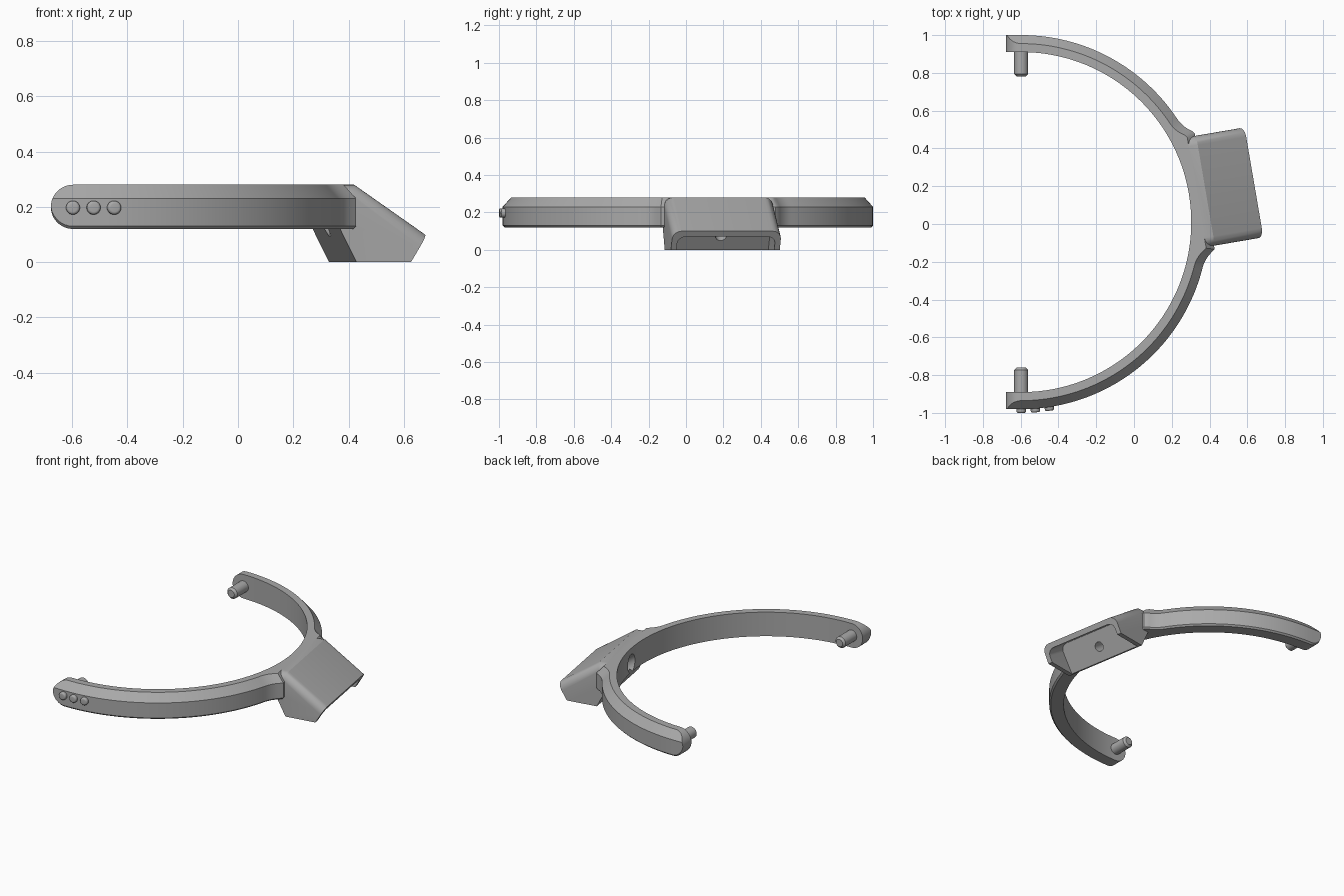
import bpy, bmesh, math
from mathutils import Matrix, Vector

cube = bpy.data.objects.get("Cube")
if cube:
    bpy.data.objects.remove(cube)

CX, CY = -0.597, 0.01           # centre of the arc
R_IN, R_OUT = 0.90, 0.99
Z_LOW, Z_TOP, Z_CHAMFER = 0.12, 0.28, 0.23
HALF_W, FILLET = 0.295, 0.18    # mount half width and its blend radius
TURN = math.radians(9.7)        # mount direction
TO_MOUNT = Matrix.Translation((CX, CY, 0)) @ Matrix.Rotation(TURN, 4, 'Z')

grey = bpy.data.materials.new("plain_grey")
grey.use_nodes = True
COLOUR = (0.4, 0.4, 0.4, 1)
grey.diffuse_color = COLOUR
grey.node_tree.nodes["Principled BSDF"].inputs["Base Color"].default_value = COLOUR


def finish(bm, name, matrix=None):
    bmesh.ops.remove_doubles(bm, verts=bm.verts, dist=1e-5)
    bmesh.ops.recalc_face_normals(bm, faces=bm.faces)
    if matrix:
        bm.transform(matrix)
    mesh = bpy.data.meshes.new(name)
    bm.to_mesh(mesh)
    bm.free()
    mesh.materials.append(grey)
    obj = bpy.data.objects.new(name, mesh)
    bpy.context.collection.objects.link(obj)
    return obj


def activate(obj):
    bpy.ops.object.select_all(action='DESELECT')
    obj.select_set(True)
    bpy.context.view_layer.objects.active = obj


def smooth(obj):
    activate(obj)
    bpy.ops.object.shade_smooth_by_angle(angle=math.radians(28))


def combine(target, other, operation):
    mod = target.modifiers.new(other.name, 'BOOLEAN')
    mod.operation, mod.object, mod.solver = operation, other, 'EXACT'
    activate(target)
    bpy.ops.object.modifier_apply(modifier=mod.name)
    bpy.data.objects.remove(other)


def prism(name, profile, half, rounded, radius):
    """Extrude a (u, z) profile across v; round the side edges of some profile spans."""
    bm = bmesh.new()
    a, b = [[bm.verts.new((u, s * half, z)) for u, z in profile] for s in (-1, 1)]
    n = len(profile)
    bm.faces.new(a)
    bm.faces.new(b[::-1])
    for i in range(n):
        bm.faces.new((a[i], b[i], b[(i + 1) % n], a[(i + 1) % n]))
    bmesh.ops.recalc_face_normals(bm, faces=bm.faces)
    edges = [bm.edges.get((row[i], row[i + 1])) for row in (a, b) for i in rounded]
    bmesh.ops.bevel(bm, geom=edges, offset=radius, segments=6, profile=0.5, affect='EDGES')
    return finish(bm, name, TO_MOUNT)


def cylinder(name, radius, start, end, matrix=None, bevel=0.0, segments=1):
    """Cylinder between two points, with its far rim bevelled."""
    start, end = Vector(start), Vector(end)
    axis = end - start
    bm = bmesh.new()
    bmesh.ops.create_cone(bm, cap_ends=True, segments=32, radius1=radius,
                          radius2=radius, depth=axis.length)
    if bevel:
        rim = [e for e in bm.edges if all(v.co.z > 0 for v in e.verts)]
        bmesh.ops.bevel(bm, geom=rim, offset=bevel, segments=segments,
                        profile=0.5, affect='EDGES')
    place = Matrix.Translation((start + end) / 2) @ axis.to_track_quat('Z', 'Y').to_matrix().to_4x4()
    return finish(bm, name, matrix @ place if matrix else place)


# Curved band: outer radius swells through a fillet into the mount
centre_v = HALF_W + FILLET
centre_u = math.sqrt((R_OUT + FILLET) ** 2 - centre_v ** 2)
tangent = math.atan2(centre_v, centre_u)


def outer_radius(angle):
    t = abs(angle - TURN)
    if t >= tangent:
        return R_OUT
    along = math.hypot(centre_u, centre_v) * math.cos(tangent - t)
    across = math.hypot(centre_u, centre_v) * math.sin(tangent - t)
    arc = along - math.sqrt(FILLET ** 2 - across ** 2) if across < FILLET else 9
    return min(arc, 0.985 / math.cos(t))


def section(radius, half):
    low, top = 0.2 - half, 0.2 + half
    shoulder = min(Z_CHAMFER, top)
    crest = radius - 0.9 * max(0, top - Z_CHAMFER)
    return [(R_IN, low), (radius - 0.01, low), (radius, low + 0.01),
            (radius, shoulder), (crest, top), (R_IN, top)]


bm = bmesh.new()
stations = []
caps = [0.08 * math.sin(math.radians(k)) for k in (84, 76, 68, 60, 50, 40, 30, 20, 10)]


def end_station(d, side):
    half = math.sqrt(0.08 ** 2 - d * d)
    return [(CX - d, CY + side * r, z) for r, z in section(R_OUT, half)]


stations += [end_station(d, -1) for d in caps]
for deg in range(-90, 91):
    t = math.radians(deg)
    stations.append([(CX + r * math.cos(t), CY + r * math.sin(t), z)
                     for r, z in section(outer_radius(t), 0.08)])
stations += [end_station(d, 1) for d in reversed(caps)]
rings = [[bm.verts.new(p) for p in s] for s in stations]
for a, b in zip(rings, rings[1:]):
    for i in range(6):
        j = (i + 1) % 6
        bm.faces.new((a[i], a[j], b[j], b[i]))
bm.faces.new(rings[0])
bm.faces.new(rings[-1][::-1])
band = finish(bm, "curved_band")

# Sloped mount with an open pocket underneath
mount = prism("sloped_mount", [(0.925, 0.28), (0.99, 0.28), (1.25, 0.10), (1.19, 0),
                               (0.99, 0), (0.93, 0.12)], HALF_W, (0, 1), 0.05)
pocket = prism("pocket_cutter", [(0.983, -0.025), (1.108, 0.156), (1.314, 0.013),
                                 (1.30, -0.025)], 0.265, (1,), 0.045)
combine(mount, pocket, 'DIFFERENCE')
combine(band, mount, 'UNION')

# Slanted screw hole with a wider recess on the inner side
axis = Vector((-0.822, 0, 0.569))
middle = Vector((1.05, 0, 0.075))
for label, radius, first, last in (("hole", 0.03, -0.05, 0.3), ("recess", 0.05, 0.1, 0.3)):
    cutter = cylinder(label + "_cutter", radius, middle + axis * first,
                      middle + axis * last, TO_MOUNT)
    combine(band, cutter, 'DIFFERENCE')
smooth(band)

# Pivot pins pointing inward at both ends
for side, name in ((1, "back_pin"), (-1, "front_pin")):
    smooth(cylinder(name, 0.037, (CX, CY + side * 0.91, 0.2),
                    (CX, CY + side * 0.77, 0.2), bevel=0.013))

# Three raised dots on the front arm
for i in range(3):
    t = math.radians(-90 + 4.3 * i)
    out = Vector((math.cos(t), math.sin(t), 0))
    base = Vector((CX, CY, 0.197))
    smooth(cylinder(f"marker_dot_{i + 1}", 0.025, base + out * 0.97,
                    base + out * 1.01, bevel=0.01, segments=4))
